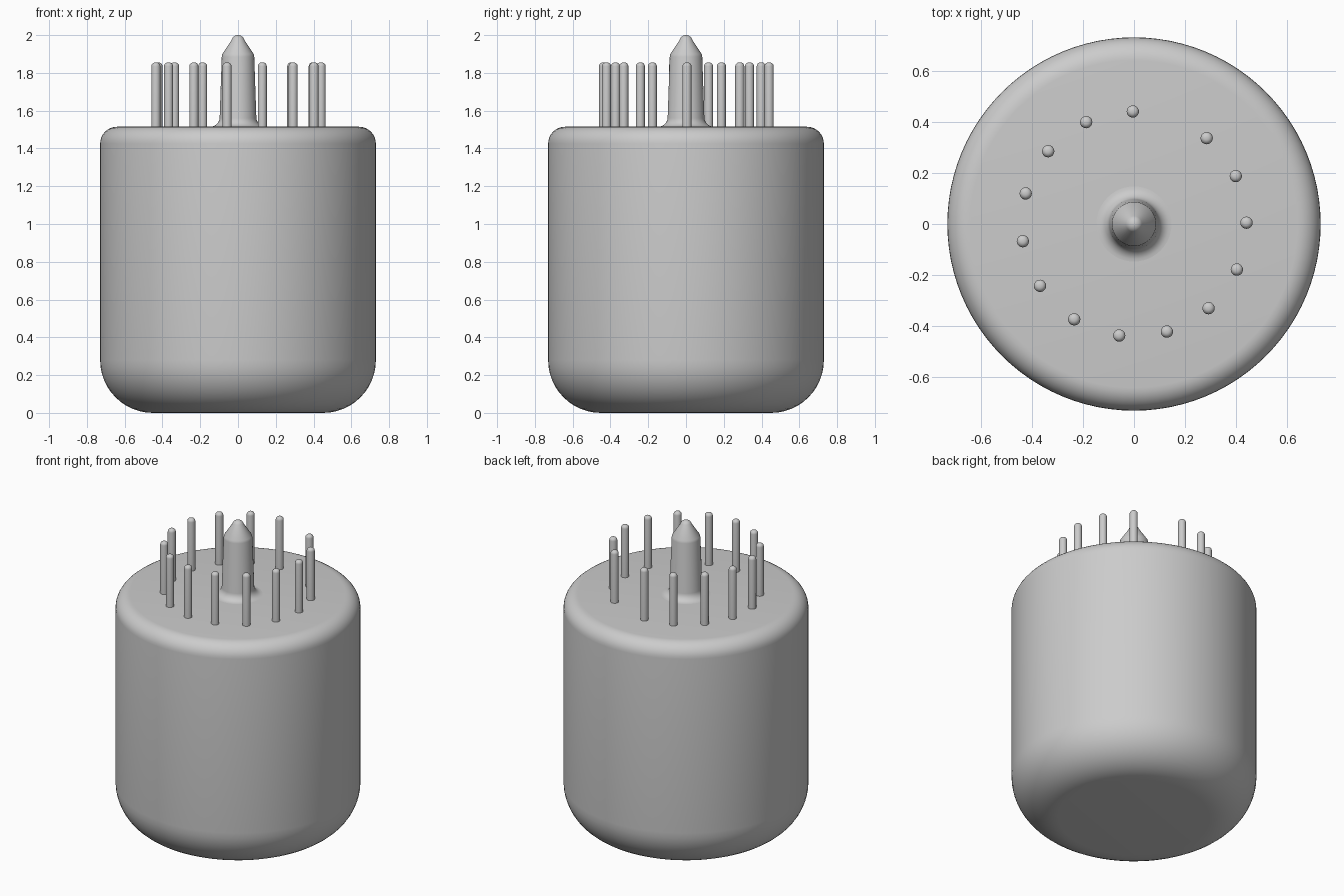
import bpy
import bmesh
from math import sin, cos, pi, radians

cube = bpy.data.objects.get("Cube")
if cube:
    bpy.data.objects.remove(cube, do_unlink=True)

grey = bpy.data.materials.new("plain grey")
grey.use_nodes = True
GREY = (0.6, 0.6, 0.6, 1)
grey.diffuse_color = GREY
grey.node_tree.nodes["Principled BSDF"].inputs["Base Color"].default_value = GREY


def arc(r, z, radius, start, end, steps):
    """Points on a circular arc in the (radius, height) plane, angles in degrees."""
    angles = [radians(start + (end - start) * i / steps) for i in range(steps + 1)]
    return [(r + radius * cos(a), z + radius * sin(a)) for a in angles]


def lathe(name, profile, sides, location=(0, 0, 0)):
    """Spin a profile running from the bottom axis to the top axis into a solid."""
    bm = bmesh.new()
    verts = [bm.verts.new((r, 0, z)) for r, z in profile]
    edges = [bm.edges.new(pair) for pair in zip(verts, verts[1:])]
    bmesh.ops.spin(bm, geom=verts + edges, cent=(0, 0, 0), axis=(0, 0, 1),
                   angle=2 * pi, steps=sides, use_merge=True)
    bmesh.ops.remove_doubles(bm, verts=bm.verts, dist=0.0005)
    bmesh.ops.recalc_face_normals(bm, faces=bm.faces)
    mesh = bpy.data.meshes.new(name)
    bm.to_mesh(mesh)
    bm.free()
    mesh.materials.append(grey)
    obj = bpy.data.objects.new(name, mesh)
    obj.location = location
    bpy.context.collection.objects.link(obj)
    bpy.ops.object.select_all(action='DESELECT')
    obj.select_set(True)
    bpy.context.view_layer.objects.active = obj
    bpy.ops.object.shade_smooth_by_angle(angle=radians(35))
    return obj


BASE_TOP = 1.515

# Drum body with a wide rounded bottom and a tighter rounded top rim
lathe("body",
      [(0, 0)] + arc(0.45, 0.28, 0.28, -90, 0, 12)
      + arc(0.64, BASE_TOP - 0.09, 0.09, 0, 90, 8) + [(0, BASE_TOP)], 96)

# Central guide post: flared foot, tapered shaft, conical tip with a round nose
lathe("guide_post",
      [(0, BASE_TOP - 0.02), (0.147, BASE_TOP - 0.02)]
      + arc(0.147, BASE_TOP + 0.05, 0.05, 270, 185, 7)
      + [(0.086, 1.885), (0.083, 1.9), (0.038, 1.968)]
      + arc(0, 1.964, 0.036, 30, 90, 5), 48)

# Ring of contact pins, evenly stepped with one wider gap at the back
PIN_RADIUS = 0.024
for i in range(14):
    angle = radians(90.6 + 24.55 * i)
    lathe(f"contact_pin_{i + 1}",
          [(0, BASE_TOP - 0.02), (PIN_RADIUS, BASE_TOP - 0.02)]
          + arc(PIN_RADIUS - 0.02, 1.835, 0.02, 0, 90, 5) + [(0, 1.855)],
          20, (0.44 * cos(angle), 0.44 * sin(angle), 0))
